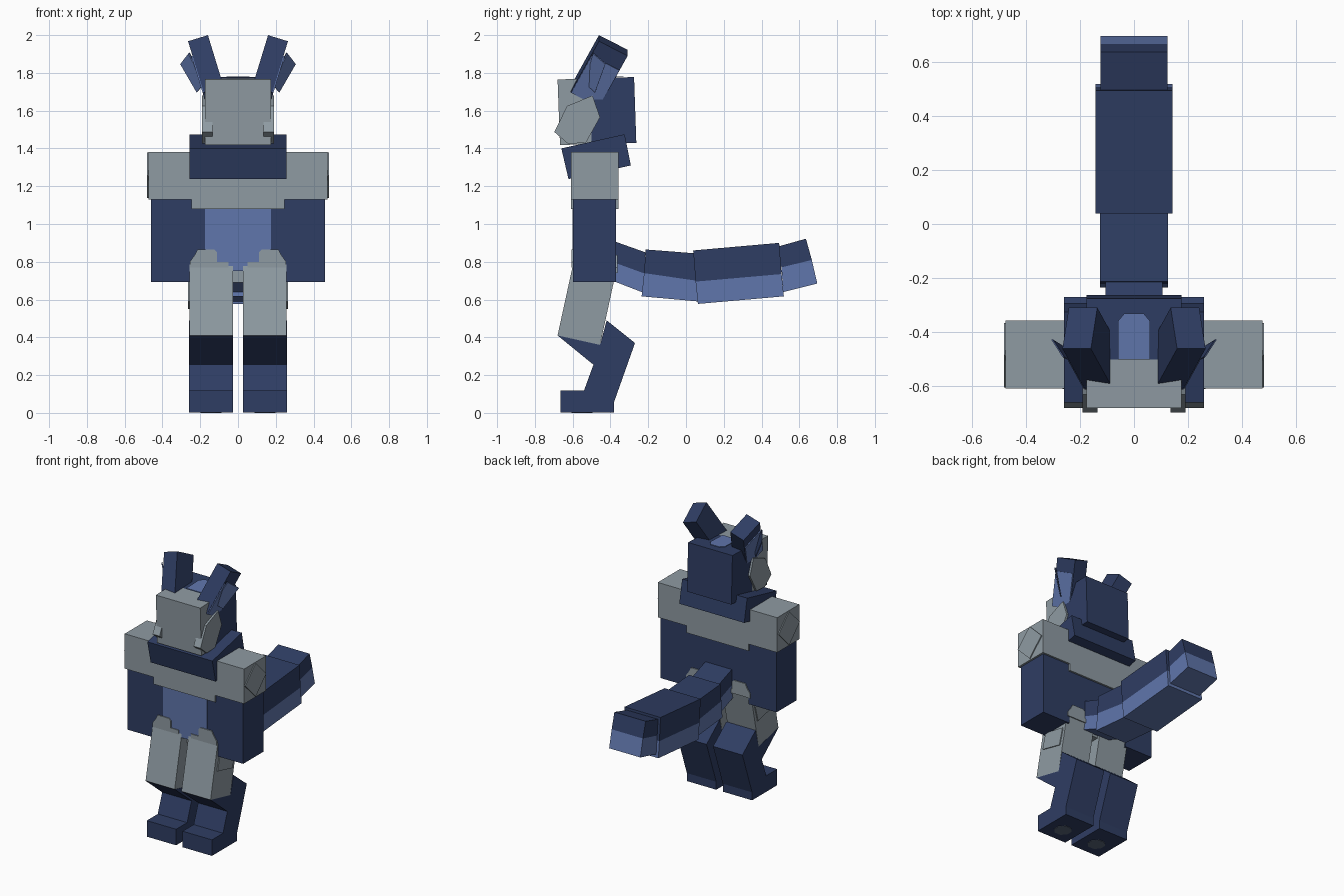
import bpy, bmesh, math
from mathutils import Matrix, Vector, Euler

if "Cube" in bpy.data.objects:
    bpy.data.objects.remove(bpy.data.objects["Cube"])


def material(name, rgb):
    m = bpy.data.materials.new(name)
    m.diffuse_color = (*rgb, 1)
    m.use_nodes = True
    m.node_tree.nodes["Principled BSDF"].inputs["Base Color"].default_value = m.diffuse_color
    return m


NAVY = material("navy fur", (0.028, 0.047, 0.125))
BLUE = material("light blue fur", (0.117, 0.181, 0.413))
GREY = material("grey fur", (0.275, 0.328, 0.365))
SLATE = material("slate pad", (0.10, 0.13, 0.19))


def finish(name, bm, mats, rule=None):
    bmesh.ops.recalc_face_normals(bm, faces=bm.faces)
    if rule:
        for f in bm.faces:
            f.material_index = rule(f.calc_center_median())
    me = bpy.data.meshes.new(name)
    bm.to_mesh(me)
    bm.free()
    for m in mats:
        me.materials.append(m)
    ob = bpy.data.objects.new(name, me)
    bpy.context.collection.objects.link(ob)
    return ob


def loft(bm, ring, offset):
    """Extrude a closed ring of points by an offset."""
    face = bm.faces.new([bm.verts.new(p) for p in ring])
    ext = bmesh.ops.extrude_face_region(bm, geom=[face])["geom"]
    bmesh.ops.translate(bm, vec=offset, verts=[v for v in ext if isinstance(v, bmesh.types.BMVert)])


def box(name, lo, hi, mat):
    bm = bmesh.new()
    c = [(a + b) / 2 for a, b in zip(lo, hi)]
    s = [b - a for a, b in zip(lo, hi)]
    bmesh.ops.create_cube(bm, size=1, matrix=Matrix.Translation(c) @ Matrix.Diagonal((*s, 1)))
    return finish(name, bm, [mat])


def prism(name, yz, x0, x1, mat):
    """Side profile extruded across x."""
    bm = bmesh.new()
    loft(bm, [(x0, y, z) for y, z in yz], (x1 - x0, 0, 0))
    return finish(name, bm, [mat])


def plate(name, ring, offset, mat):
    bm = bmesh.new()
    loft(bm, ring, offset)
    return finish(name, bm, [mat])


# Head: slightly leaning block, grey mask in front, navy behind
bm = bmesh.new()
loft(bm, [(-0.176, y, z) for y, z in ((-0.68, 1.765), (-0.275, 1.778), (-0.263, 1.43), (-0.667, 1.418))], (0.352, 0, 0))
bmesh.ops.bisect_plane(bm, geom=bm.verts[:] + bm.edges[:] + bm.faces[:],
                       plane_co=(0, -0.5, 0), plane_no=(0, 1, 0))
finish("head", bm, [NAVY, GREY], lambda c: 1 if c.y < -0.5 else 0)

# Forelock stripe on top of the head
plate("forelock", [(x, y, 1.768 + (y + 0.5) * 0.03 + 0.005) for x, y in
      ((-0.06, -0.5), (0.06, -0.5), (0.06, -0.36), (0.035, -0.33), (-0.035, -0.33), (-0.06, -0.36))],
      (0, 0, 0.004), BLUE)

# Collar ruff
prism("collar", ((-0.66, 1.40), (-0.325, 1.475), (-0.292, 1.31), (-0.622, 1.238)), -0.258, 0.258, NAVY)

# Torso, belly patch and chest
box("torso", (-0.24, -0.595, 0.76), (0.24, -0.37, 1.1), NAVY)
plate("belly_patch", [(x, -0.596, z) for x, z in
      ((-0.175, 1.08), (-0.175, 0.87), (-0.145, 0.84), (-0.145, 0.75), (0.145, 0.75), (0.145, 0.84), (0.175, 0.87), (0.175, 1.08))],
      (0, -0.004, 0), BLUE)
box("chest", (-0.245, -0.608, 1.08), (0.245, -0.357, 1.378), GREY)
box("pelvis", (-0.10, -0.54, 0.69), (0.10, -0.40, 0.77), GREY)

# Tail: four segments, dark above and light below
# each row: half width, then top, middle and bottom (y, z) at the near and far ends
tail = [
    (0.105, ((-0.39, 0.912), (-0.215, 0.85)), ((-0.39, 0.80), (-0.22, 0.738)), ((-0.39, 0.70), (-0.23, 0.638))),
    (0.125, ((-0.213, 0.865), (0.045, 0.845)), ((-0.222, 0.74), (0.055, 0.70)), ((-0.235, 0.617), (0.065, 0.59))),
    (0.143, ((0.038, 0.86), (0.493, 0.90)), ((0.051, 0.695), (0.506, 0.735)), ((0.063, 0.577), (0.518, 0.617))),
    (0.124, ((0.485, 0.88), (0.635, 0.922)), ((0.505, 0.77), (0.666, 0.81)), ((0.515, 0.64), (0.695, 0.685))),
]
for i, (w, top, mid, low) in enumerate(tail, 1):
    prism(f"tail_{i}_upper", (top[0], top[1], mid[1], mid[0]), -w, w, NAVY)
    prism(f"tail_{i}_lower", (mid[0], mid[1], low[1], low[0]), -w, w, BLUE)

# Paired parts
for side, s in (("right", 1), ("left", -1)):
    def sbox(name, lo, hi, mat):
        xs = sorted((s * lo[0], s * hi[0]))
        return box(f"{side}_{name}", (xs[0], *lo[1:]), (xs[1], *hi[1:]), mat)

    def sprism(name, yz, x0, x1, mat):
        return prism(f"{side}_{name}", yz, s * x0, s * x1, mat)

    # Arm, shoulder and diamond shoulder plate
    sbox("arm", (0.238, -0.598, 0.692), (0.46, -0.37, 1.14), NAVY)
    sbox("shoulder", (0.243, -0.608, 1.13), (0.474, -0.357, 1.38), GREY)
    sprism("shoulder_plate", ((-0.605, 1.258), (-0.485, 1.378), (-0.365, 1.258), (-0.485, 1.138)),
           0.473, 0.481, GREY)

    # Thigh with fur tabs and outer plate
    sprism("thigh", ((-0.68, 0.41), (-0.455, 0.36), (-0.37, 0.75), (-0.595, 0.80)), 0.027, 0.258, GREY)
    sprism("thigh_plate", ((-0.58, 0.70), (-0.61, 0.59), (-0.44, 0.55), (-0.408, 0.665)), 0.257, 0.265, GREY)
    for tab, y in (("front", -0.606), ("back", -0.37)):
        dz = 0 if tab == "front" else -0.03
        plate(f"{side}_{tab}_hip_tab", [(s * x, y, z + dz) for x, z in
              ((0.05, 0.77), (0.05, 0.80), (0.11, 0.80), (0.11, 0.85), (0.125, 0.865), (0.215, 0.865),
               (0.23, 0.835), (0.255, 0.80), (0.255, 0.77))], (0, 0.007, 0), GREY)

    # Hooked lower leg with foot, and sole pad
    sprism("lower_leg", ((-0.68, 0.41), (-0.455, 0.36), (-0.42, 0.49), (-0.27, 0.37), (-0.38, 0.06),
                         (-0.38, 0.003), (-0.665, 0.003), (-0.665, 0.118), (-0.54, 0.118), (-0.49, 0.255)),
           0.026, 0.259, NAVY)
    plate(f"{side}_sole_pad", [(s * 0.142 + 0.06 * math.cos(a), -0.55 + 0.06 * math.sin(a), 0)
          for a in (math.pi / 8 + k * math.pi / 4 for k in range(8))], (0, 0, 0.004), SLATE)

    # Cheek fur, wrapping just past the face
    sprism("cheek", ((-0.697, 1.487), (-0.63, 1.625), (-0.495, 1.68), (-0.455, 1.565),
                     (-0.53, 1.43), (-0.625, 1.425)), 0.135, 0.19, GREY)

    # Ear: tall block leaning back and outward, with light outer face
    rot = Matrix.Rotation(s * math.radians(17), 4, 'Y') @ Matrix.Rotation(math.radians(-28), 4, 'X')
    place = Matrix.Translation((s * 0.2, -0.385, 1.945)) @ rot
    for name, mat, c, size in (("ear", NAVY, (0, 0, -0.16), (0.11, 0.172, 0.32)),
                               ("ear_outer_face", BLUE, (s * 0.057, 0, -0.205), (0.008, 0.165, 0.23))):
        bm = bmesh.new()
        bmesh.ops.create_cube(bm, size=1, matrix=place @ Matrix.Translation(c) @ Matrix.Diagonal((*size, 1)))
        finish(f"{side}_{name}", bm, [mat])

    # Flared flap beside the ear: light outside, navy inside
    flap = ((0.26, -0.49, 1.905), (0.302, -0.425, 1.85), (0.215, -0.48, 1.70), (0.175, -0.535, 1.75))
    ring = [(s * x, y, z) for x, y, z in flap]
    plate(f"{side}_ear_flap", ring, (s * 0.004, -0.002, -0.004), BLUE)
    plate(f"{side}_ear_flap_inside", ring, (-s * 0.004, -0.003, 0.003), NAVY)
